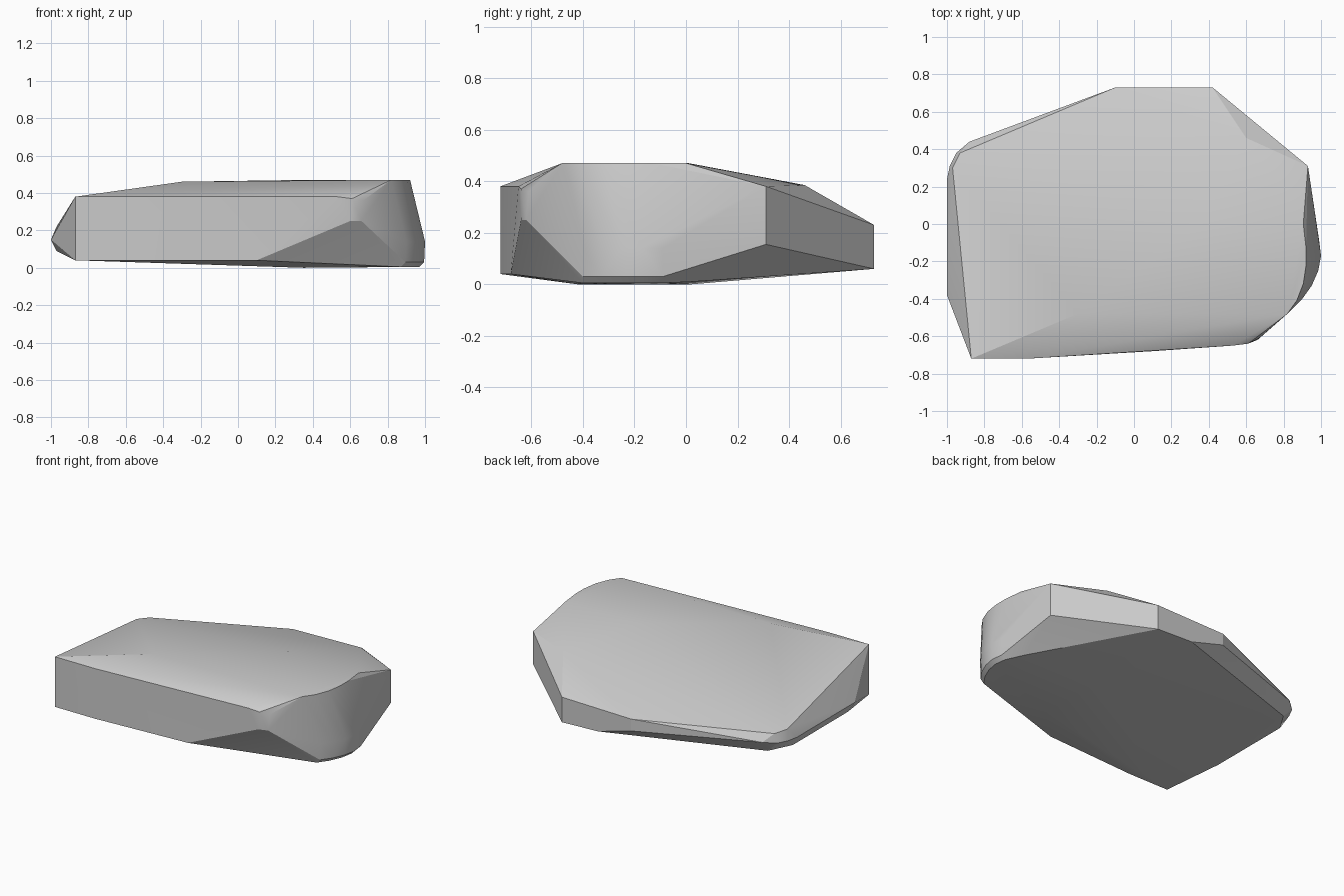
import bpy, bmesh, math

# Cross-section corner points of the stone slab, wrapped in a convex skin
top_plateau = [(-.30, -.48, .46), (.37, .01, .47), (.82, -.48, .47), (.87, -.41, .47),
               (.905, -.32, .47), (.92, -.22, .47), (.92, -.13, .47), (.905, 0, .47)]
front_wall = [(-.87, -.72, .38), (-.57, -.72, .38), (.53, -.65, .38), (.61, -.64, .37),
              (.67, -.61, .36), (-.87, -.72, .04), (-.57, -.72, .04), (.10, -.68, .04),
              (.60, -.64, .25), (.66, -.62, .25)]
back_wall = [(.60, .46, .385), (.42, .73, .23), (-.10, .73, .22),
             (.42, .73, .06), (.15, .73, .07), (-.10, .73, .14),
             (.93, .31, .38), (.93, .31, .155)]
left_rim = [(-1, -.38, .15), (-1, .24, .15), (-.985, .31, .15), (-.95, .38, .15), (-.88, .44, .16),
            (-.97, .30, .22), (-.93, .38, .21), (-.97, -.35, .09), (-.97, .24, .09), (-.88, .38, .08)]
underside = [(.35, -.42, 0), (.35, .02, 0), (.84, -.41, .01), (.90, .02, .01)]

bm = bmesh.new()
for p in top_plateau + front_wall + back_wall + left_rim + underside:
    bm.verts.new(p)

# Rounded bulge at the right end: one arc repeated at several heights
for z, grow in ((.005, -.03), (.03, -.005), (.14, 0)):
    for x, y in ((.90, -.40), (.95, -.33), (.985, -.25), (1, -.17), (.99, -.09)):
        bm.verts.new((x + grow, y, z))

hull = bmesh.ops.convex_hull(bm, input=bm.verts)
loose = [v for v in bm.verts if not v.link_faces]
bmesh.ops.delete(bm, geom=loose, context='VERTS')
bmesh.ops.recalc_face_normals(bm, faces=bm.faces)

mesh = bpy.data.meshes.new("stone_slab")
bm.to_mesh(mesh)
bm.free()
slab = bpy.data.objects.new("stone_slab", mesh)
bpy.context.collection.objects.link(slab)
bpy.context.view_layer.objects.active = slab
slab.select_set(True)
bpy.ops.object.shade_smooth_by_angle(angle=math.radians(20))
